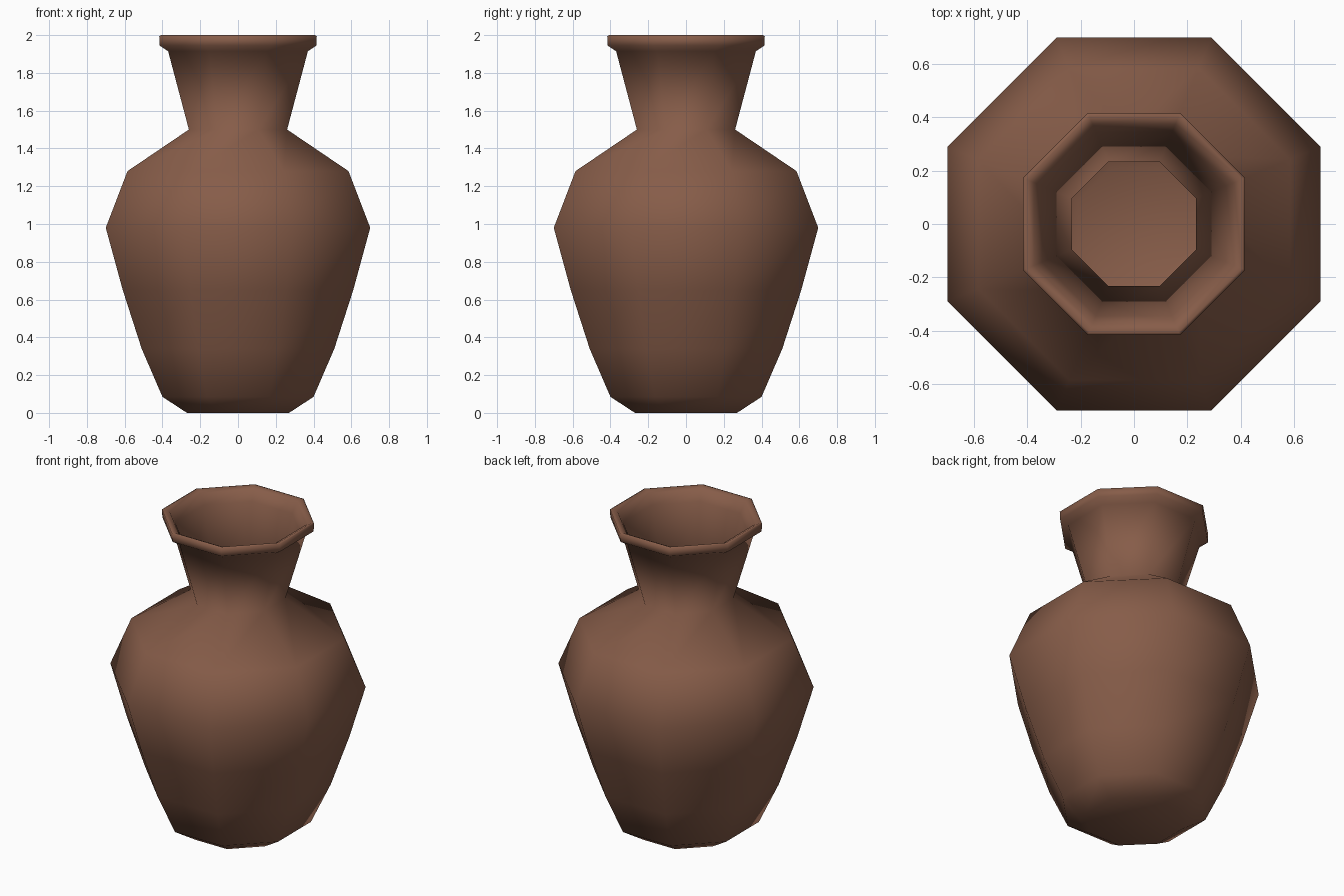
import bpy
import bmesh
import math

cube = bpy.data.objects.get("Cube")
if cube:
    bpy.data.objects.remove(cube, do_unlink=True)

SIDES = 8

# Fired clay
clay = bpy.data.materials.new("brown_clay")
clay.use_nodes = True
colour = (0.24, 0.108, 0.066, 1.0)
clay.diffuse_color = colour
clay.node_tree.nodes["Principled BSDF"].inputs["Base Color"].default_value = colour

# Profile as (distance to flat side, height): outside upwards, then inside downwards
outside = [(0.27, 0), (0.40, 0.085), (0.51, 0.34), (0.61, 0.65), (0.70, 0.98),
           (0.585, 1.28), (0.26, 1.5), (0.37, 1.915), (0.415, 1.945), (0.417, 1.995)]
inside = [(0.405, 2.0), (0.375, 1.985), (0.345, 1.92), (0.233, 1.5), (0.55, 1.26),
          (0.66, 0.98), (0.575, 0.66), (0.475, 0.36), (0.37, 0.12), (0.21, 0.04)]


def ring(bm, apothem, z):
    """One octagonal loop with flat sides facing the axes."""
    radius = apothem / math.cos(math.pi / SIDES)
    angles = [(i + 0.5) * math.tau / SIDES for i in range(SIDES)]
    return [bm.verts.new((radius * math.cos(a), radius * math.sin(a), z)) for a in angles]


# Vase shell, base and inner floor
bm = bmesh.new()
rings = [ring(bm, *point) for point in outside + inside]
for low, high in zip(rings, rings[1:]):
    for i in range(SIDES):
        j = (i + 1) % SIDES
        bm.faces.new((low[i], low[j], high[j], high[i]))
bm.faces.new(rings[0][::-1])
bm.faces.new(rings[-1])
bmesh.ops.recalc_face_normals(bm, faces=bm.faces)
for face in bm.faces:
    face.smooth = True

mesh = bpy.data.meshes.new("vase")
bm.to_mesh(mesh)
bm.free()
mesh.materials.append(clay)
vase = bpy.data.objects.new("vase", mesh)
bpy.context.collection.objects.link(vase)
